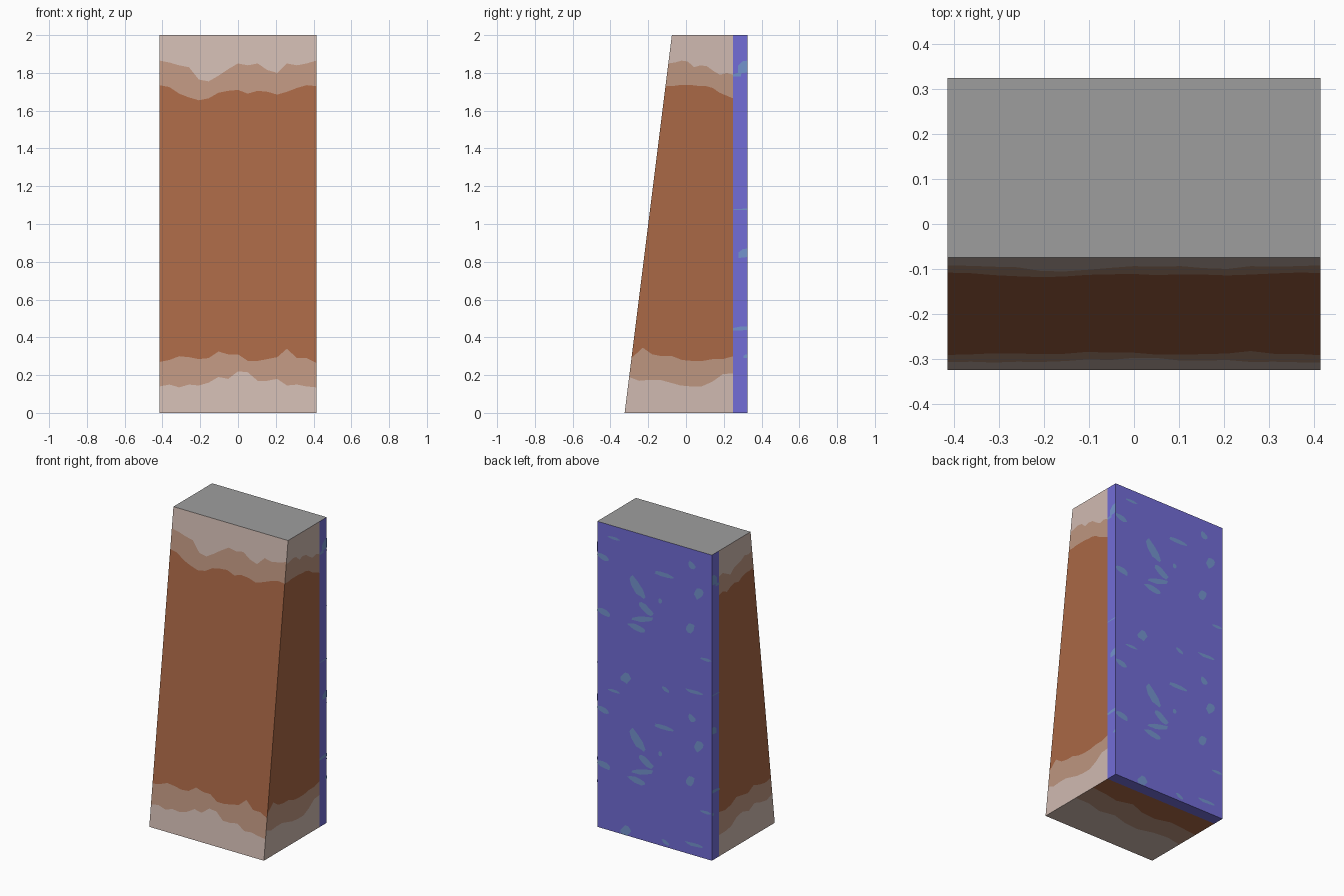
import bpy, bmesh, math, random
from mathutils import Vector

if "Cube" in bpy.data.objects:
    bpy.data.objects.remove(bpy.data.objects["Cube"])

random.seed(4)
W, H = 0.415, 2.0                      # half width, height
Y0, Y1, YP, YB = -0.325, -0.075, 0.25, 0.325   # front bottom, front top, panel front, back


def material(name, rgb):
    m = bpy.data.materials.new(name)
    lin = [((c / 255 + 0.055) / 1.055) ** 2.4 for c in rgb]
    m.diffuse_color = (*lin, 1)
    m.use_nodes = True
    m.node_tree.nodes["Principled BSDF"].inputs["Base Color"].default_value = m.diffuse_color
    return m


brown = material("brown", (170, 104, 70))
mid = material("worn brown", (190, 150, 128))
pale = material("pale worn edge", (208, 186, 177))
grey = material("grey", (158, 158, 158))
blue = material("blue", (114, 109, 215))
teal = material("chipped blue", (116, 148, 206))


def finish(name, bm, mats):
    me = bpy.data.meshes.new(name)
    bm.to_mesh(me)
    bm.free()
    for m in mats:
        me.materials.append(m)
    ob = bpy.data.objects.new(name, me)
    bpy.context.collection.objects.link(ob)


def sample(vals, u):
    # value of an evenly spaced profile at u in 0..1
    t = u * (len(vals) - 1)
    i = min(int(t), len(vals) - 2)
    return vals[i] + (vals[i + 1] - vals[i]) * (t - i)


def banded_wall(bm, corners, profiles, mats, size, cols):
    # four-cornered wall split into wavy bands; profile values run 0..size
    a, b, c, d = [Vector(p) for p in corners]
    levels = [[0, 0]] + profiles + [[size, size]]
    grid = []
    for i in range(cols + 1):
        u = i / cols
        lo, hi = a.lerp(b, u), d.lerp(c, u)
        grid.append([bm.verts.new(lo.lerp(hi, sample(p, u) / size)) for p in levels])
    for i in range(cols):
        for j, m in enumerate(mats):
            f = bm.faces.new((grid[i][j], grid[i + 1][j], grid[i + 1][j + 1], grid[i][j + 1]))
            f.material_index = m


# Wavy borders of the worn bands, bottom to top
front = [
    [.14, .15, .135, .15, .145, .16, .19, .18, .22, .215, .17, .17, .18, .145, .15, .14, .135],
    [.27, .28, .30, .295, .285, .29, .325, .31, .31, .275, .275, .285, .295, .34, .29, .29, .265],
    [1.735, 1.725, 1.69, 1.67, 1.655, 1.665, 1.695, 1.705, 1.71, 1.69, 1.705, 1.70, 1.685, 1.70, 1.72, 1.735, 1.73],
    [1.865, 1.855, 1.84, 1.83, 1.765, 1.755, 1.785, 1.82, 1.85, 1.84, 1.85, 1.815, 1.80, 1.85, 1.84, 1.85, 1.865]]
right = [
    [.19, .17, .175, .175, .16, .145, .14, .14, .165, .205, .21],
    [.29, .345, .31, .30, .30, .28, .275, .275, .285, .285, .30],
    [1.73, 1.73, 1.735, 1.735, 1.735, 1.73, 1.73, 1.72, 1.695, 1.68, 1.665],
    [1.85, 1.855, 1.865, 1.86, 1.83, 1.84, 1.835, 1.81, 1.79, 1.80, 1.79]]
left = [
    [.14, .14, .15, .19, .20, .18, .21, .19, .18, .20],
    [.29, .28, .29, .32, .31, .30, .33, .31, .30, .31],
    [1.71, 1.72, 1.70, 1.72, 1.73, 1.72, 1.74, 1.75, 1.75, 1.76],
    [1.83, 1.84, 1.82, 1.80, 1.83, 1.84, 1.85, 1.87, 1.86, 1.87]]
under = [[.28, .28, .25, .27, .24, .23, .26, .27, .25],
         [.44, .43, .41, .44, .40, .39, .42, .41, .40]]

# Wedge body
bm = bmesh.new()
bands = [2, 1, 0, 1, 2]
banded_wall(bm, [(-W, Y0, 0), (W, Y0, 0), (W, Y1, H), (-W, Y1, H)], front, bands, H, 48)
banded_wall(bm, [(W, Y0, 0), (W, YP, 0), (W, YP, H), (W, Y1, H)], right, bands, H, 30)
banded_wall(bm, [(-W, YP, 0), (-W, Y0, 0), (-W, Y1, H), (-W, YP, H)], left, bands, H, 27)
banded_wall(bm, [(W, Y0, 0), (-W, Y0, 0), (-W, YP, 0), (W, YP, 0)], under, [2, 1, 0], YP - Y0, 32)
top = bm.faces.new([bm.verts.new(p) for p in [(-W, Y1, H), (W, Y1, H), (W, YP, H), (-W, YP, H)]])
top.material_index = 3
finish("wedge_body", bm, [brown, mid, pale, grey])

# Back panel with a grey top
bm = bmesh.new()
bmesh.ops.create_cube(bm, size=1)
for v in bm.verts:
    v.co = (v.co.x * 2 * W, (YP + YB) / 2 + v.co.y * (YB - YP), H / 2 + v.co.z * H)
bm.normal_update()
for f in bm.faces:
    f.material_index = 1 if f.normal.z > 0.9 else 0
finish("back_panel", bm, [blue, grey])

# Paint chips on the panel back, the pattern repeats every unit of height
# x, z, length, width, tilt in degrees
chips = [(.37, 1.775, .10, .04, 10), (.29, 1.92, .09, .02, 0), (-.07, 1.78, .16, .028, 0),
         (.126, 1.645, .17, .06, 52), (-.27, 1.895, .06, .05, 30), (-.32, 1.725, .09, .06, -50),
         (.37, 1.42, .11, .045, 15), (.083, 1.446, .17, .035, -15), (.12, 1.38, .14, .04, 5),
         (-.257, 1.48, .09, .055, -40), (-.37, 1.305, .10, .02, 0), (.206, 1.03, .09, .06, -35),
         (-.083, 1.03, .06, .03, 20), (-.29, 1.07, .15, .022, 0), (-.04, 1.6, .03, .03, 0),
         (.06, 1.52, .12, .05, 30)]
bm = bmesh.new()
for x, z, ln, wd, tilt in chips:
    radii = [random.uniform(.75, 1.15) for _ in range(10)]
    ca, sa = math.cos(math.radians(tilt)), math.sin(math.radians(tilt))
    for dz in (0, -1):
        ring = []
        for k, r in enumerate(radii):
            t = math.tau * k / 10
            p, q = r * ln / 2 * math.cos(t), r * wd / 2 * math.sin(t)
            # tilt runs down towards -x
            px = max(-W, min(W, x - p * ca + q * sa))
            pz = max(0, min(H, z + dz - p * sa - q * ca))
            ring.append(bm.verts.new((px, YB + .0015, pz)))
        f = bm.faces.new(ring)
        f.normal_update()
        if f.normal.y < 0:
            f.normal_flip()
finish("back_chips", bm, [teal])

# Paint chips on the panel edges: y from, y to, z, height
edge = [(.25, .29, 1.79, .02), (.275, .325, 1.83, .07), (.25, .325, 1.077, .008),
        (.278, .325, .845, .05), (.25, .325, .447, .022), (.305, .325, .30, .02)]
bm = bmesh.new()
for s in (-1, 1):
    for ya, yb, z, h in edge:
        pts = [(ya, z - h / 2), (yb, z - h * .4), (yb, z + h / 2), ((ya + yb) / 2, z + h * .45), (ya, z + h * .1)]
        if s < 0:
            pts.reverse()
        bm.faces.new([bm.verts.new((s * (W + .0015), y, zz)) for y, zz in pts])
finish("edge_chips", bm, [teal])
